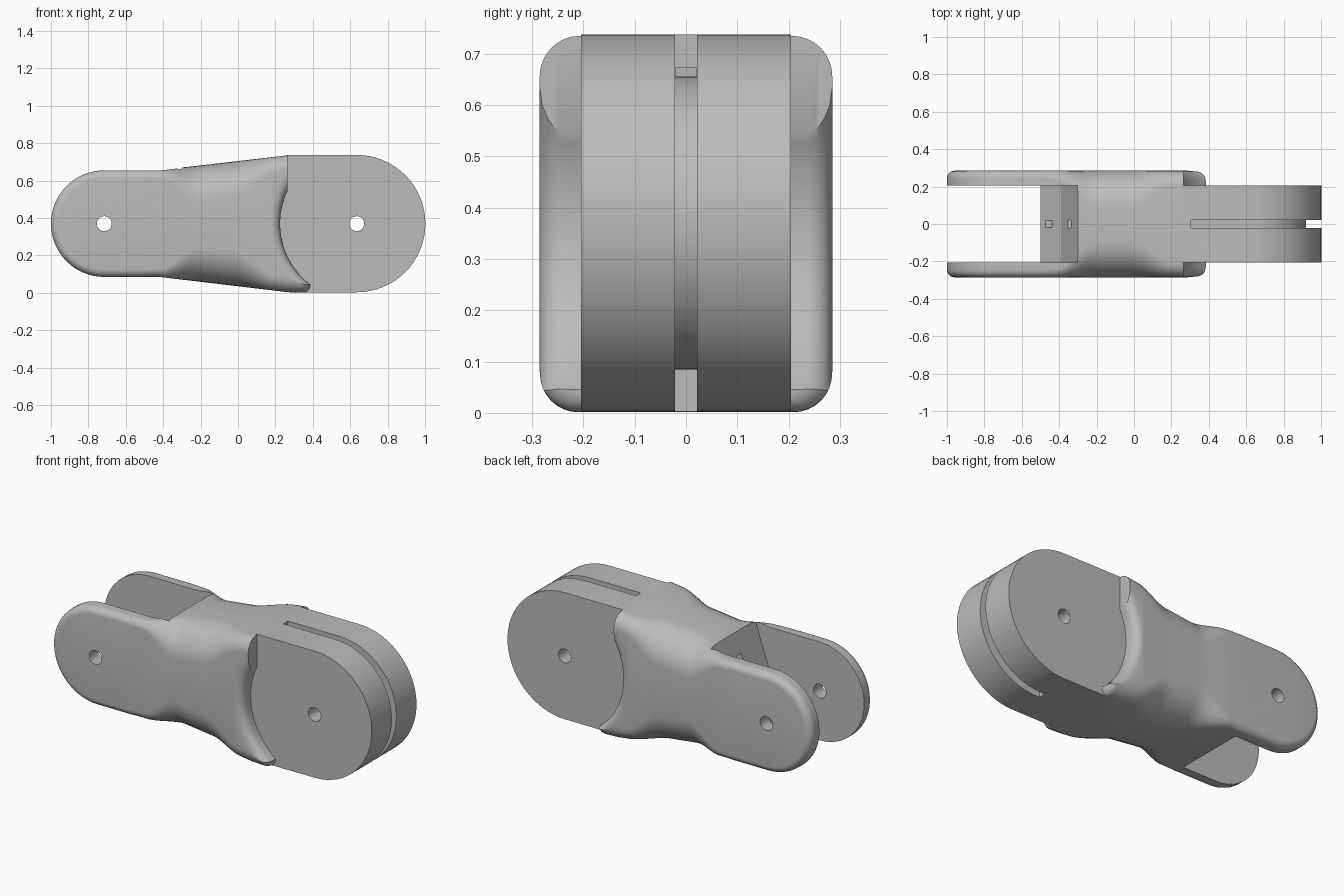
import bpy, bmesh, math

cube = bpy.data.objects.get("Cube")
if cube:
    bpy.data.objects.remove(cube)

grey = bpy.data.materials.new("light grey plastic")
grey.use_nodes = True
grey.diffuse_color = (0.5, 0.5, 0.5, 1)
grey.node_tree.nodes["Principled BSDF"].inputs["Base Color"].default_value = (0.5, 0.5, 0.5, 1)

MID = 0.37        # height of both pivots
FORK_X = -0.715   # pivot of the fork end
LUG_X = 0.635     # pivot of the thick end
INNER, OUTER = 0.205, 0.285


def loft(name, rings):
    """Skin matching closed rings and cap both ends."""
    bm = bmesh.new()
    loops = [[bm.verts.new(p) for p in ring] for ring in rings]
    n = len(loops[0])
    for a, b in zip(loops, loops[1:]):
        for i in range(n):
            j = (i + 1) % n
            bm.faces.new((a[i], a[j], b[j], b[i]))
    bm.faces.new(loops[0])
    bm.faces.new(loops[-1])
    bmesh.ops.recalc_face_normals(bm, faces=bm.faces)
    mesh = bpy.data.meshes.new(name)
    bm.to_mesh(mesh)
    bm.free()
    mesh.materials.append(grey)
    ob = bpy.data.objects.new(name, mesh)
    bpy.context.collection.objects.link(ob)
    return ob


def prism(name, profile, y0, y1):
    return loft(name, [[(x, y, z) for x, z in profile] for y in (y0, y1)])


def box(x0, x1, y, z0, z1):
    return prism("cutter", [(x0, z0), (x1, z0), (x1, z1), (x0, z1)], -y, y)


def arc(cx, r, a0, a1, n=32):
    angles = [math.radians(a0 + (a1 - a0) * i / n) for i in range(n + 1)]
    return [(cx + r * math.cos(a), MID + r * math.sin(a)) for a in angles]


def cut(ob, cutter):
    cutter.hide_render = True
    mod = ob.modifiers.new("cut", "BOOLEAN")
    mod.operation, mod.solver, mod.object = "DIFFERENCE", "EXACT", cutter
    bpy.context.view_layer.objects.active = ob
    bpy.ops.object.modifier_apply(modifier=mod.name)
    bpy.data.objects.remove(cutter)


def pin_hole(ob, x):
    cut(ob, prism("cutter", arc(x, 0.04, 0, 345, 23), -0.5, 0.5))


def lookup(keys, x, smooth=False):
    for (xa, va), (xb, vb) in zip(keys, keys[1:]):
        if x <= xb:
            t = max(0, (x - xa) / (xb - xa))
            if smooth:
                t = t * t * (3 - 2 * t)
            return va + (vb - va) * t
    return keys[-1][1]


# Body: rounded-rectangle sections whose corners soften at the waist
TOP = [(-0.5, 0.655), (-0.4, 0.655), (-0.3, 0.67), (0.265, 0.735), (0.4, 0.735)]
BOTTOM = [(-0.5, 0.085), (-0.42, 0.085), (0.27, 0.003), (0.4, 0.0)]
CORNER = [(-0.5, 0.04), (-0.42, 0.045), (-0.2, 0.19), (-0.02, 0.19), (0.2, 0.08), (0.4, 0.075)]


def section(x, inset=0.0):
    top, bottom = lookup(TOP, x) - inset, lookup(BOTTOM, x) + inset
    half = OUTER - inset
    r = lookup(CORNER, x, True) - inset / 2
    ring = []
    for k, (sy, cz) in enumerate([(1, top - r), (-1, top - r), (-1, bottom + r), (1, bottom + r)]):
        for i in range(9):
            a = math.radians(90 * k + 90 * i / 8)
            ring.append((x, sy * (half - r) + r * math.cos(a), cz + r * math.sin(a)))
    return ring


TIP = 0.04
rings = [section(-0.5 + 0.845 * i / 40) for i in range(41)]
for i in range(1, 7):
    a = math.radians(14 * i)
    rings.append(section(0.345 + TIP * math.sin(a), TIP * (1 - math.cos(a))))
body = loft("body", rings)

# Fork pocket with its sloped inner wall
cut(body, prism("cutter", [(-0.6, -0.1), (-0.5, -0.1), (-0.5, 0.32), (-0.39, 0.41),
                           (-0.3, 0.67), (-0.3, 0.8), (-0.6, 0.8)], -INNER, INNER))

# Crescent clearance around the thick end, with a rounded rim
rings = []
SIDE = [0.3, 0.285, 0.28, 0.27, 0.26, 0.25, 0.235]
for y in [-s for s in SIDE] + SIDE[::-1]:
    d = min(1, (abs(y) - 0.235) / 0.05)
    r = 0.41 + 0.045 * (1 - math.sqrt(1 - d * d))
    start = 180 - math.degrees(math.acos(0.37 / r))
    outline = [(0.265, 0.9)] + arc(LUG_X, r, start, 255) + [(0.8, -0.2), (0.8, 0.9)]
    rings.append([(x, y, z) for x, z in outline])
cut(body, loft("cutter", rings))

# Cord holes in the sloped wall
cut(body, box(-0.45, -0.1, 0.022, 0.515, 0.56))
cut(body, box(-0.6, -0.2, 0.02, 0.342, 0.371))

# Fork plates: half-round ends with rounded outer edges
parts = [body]
for side, name in ((1, "back_fork_plate"), (-1, "front_fork_plate")):
    rings = []
    steps = [(INNER, 0)] + [(0.245 + 0.04 * math.sin(a), 0.04 * (1 - math.cos(a)))
                            for a in (math.radians(15 * i) for i in range(7))]
    for y, inset in steps:
        r = 0.285 - inset
        outline = [(-0.5, MID + r)] + arc(FORK_X, r, 90, 270) + [(-0.5, MID - r)]
        rings.append([(x, side * y, z) for x, z in outline])
    plate = loft(name, rings)
    pin_hole(plate, FORK_X)
    parts.append(plate)

# Thick end lug with a full-round nose
lug = prism("end_lug", [(0.15, 0.7), (0.265, 0.737)] + arc(LUG_X, 0.367, 90, -90)
            + [(0.3, 0.002), (0.15, 0.03)], -INNER, INNER)
pin_hole(lug, LUG_X)

# Cord groove wrapping round the nose, and its tunnel mouth
cut(lug, prism("cutter", [(0.305, 0.9), (0.305, 0.655)] + arc(LUG_X, 0.285, 90, -90)
               + [(0.61, 0.085), (0.61, -0.2), (1.2, -0.2), (1.2, 0.9)], -0.021, 0.021))
cut(lug, box(0.2, 0.35, 0.0205, 0.65, 0.672))
parts.append(lug)

# Smooth shading with crisp edges
bpy.ops.object.select_all(action="DESELECT")
for ob in parts:
    ob.select_set(True)
bpy.context.view_layer.objects.active = body
bpy.ops.object.shade_smooth_by_angle(angle=math.radians(30))
